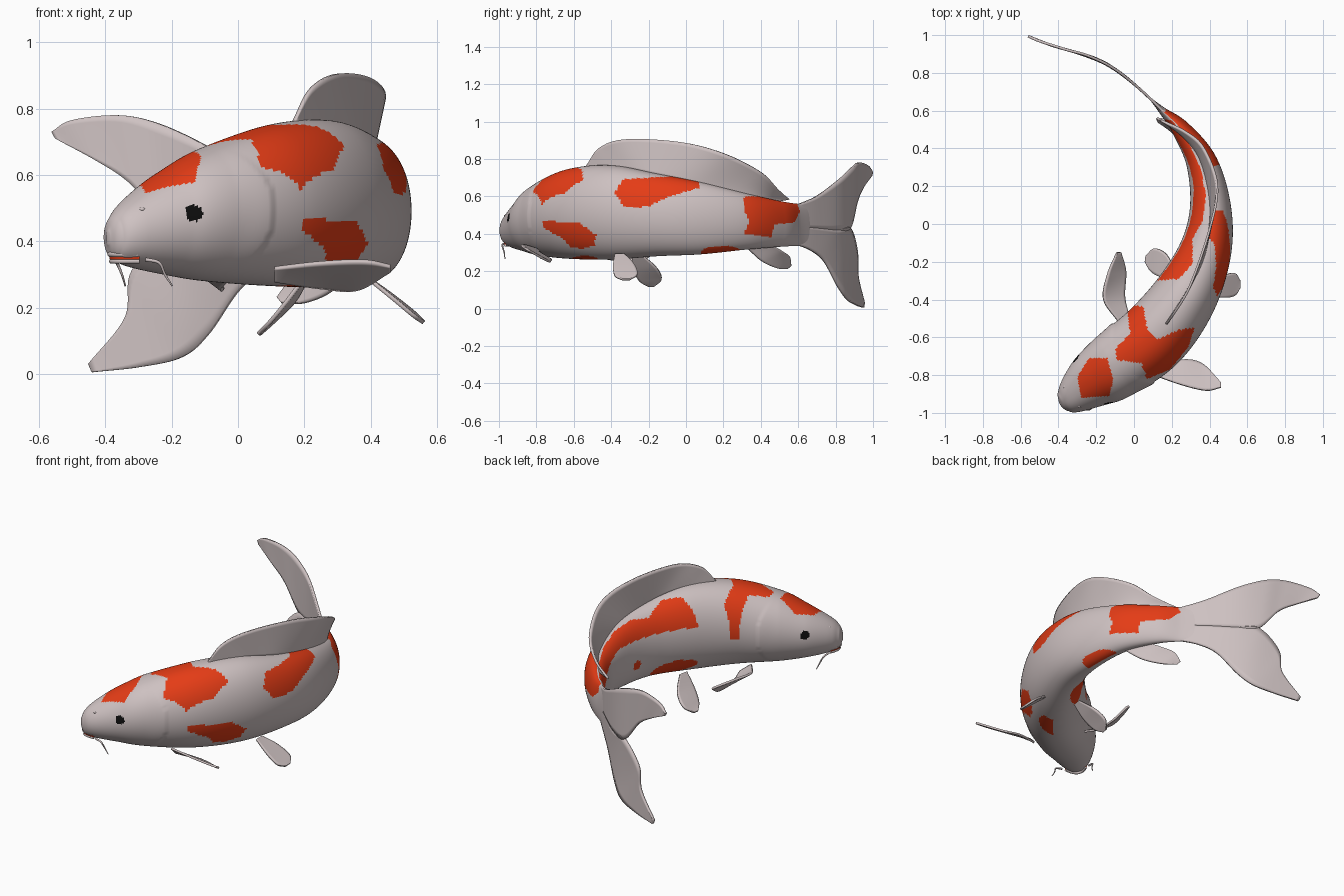
import bpy
import math
from mathutils import Vector

cube = bpy.data.objects.get("Cube")
if cube:
    bpy.data.objects.remove(cube)


def material(name, colour):
    mat = bpy.data.materials.new(name)
    mat.use_nodes = True
    mat.diffuse_color = (*colour, 1)
    node = mat.node_tree.nodes["Principled BSDF"]
    node.inputs["Base Color"].default_value = (*colour, 1)
    node.inputs["Roughness"].default_value = 0.5
    return mat


PALE = material("pale skin", (0.62, 0.54, 0.54))
ORANGE = material("orange patch", (0.78, 0.045, 0.008))
BLACK = material("black eye", (0.004, 0.004, 0.004))


def spline(points, count):
    """Sample a smooth curve through points of any dimension."""
    pts = [Vector(p) for p in points]
    pts = [pts[0] * 2 - pts[1]] + pts + [pts[-1] * 2 - pts[-2]]
    spans = len(pts) - 3
    out = []
    for k in range(count):
        u = k / (count - 1) * spans
        i = min(int(u), spans - 1)
        t = u - i
        a, b, c, d = pts[i:i + 4]
        out.append((b * 2 + (c - a) * t + (a * 2 - b * 5 + c * 4 - d) * t * t
                    + (b * 3 - a - c * 3 + d) * t ** 3) / 2)
    return out


def add_mesh(name, verts, faces, *mats):
    mesh = bpy.data.meshes.new(name)
    mesh.from_pydata(verts, [], faces)
    for mat in mats:
        mesh.materials.append(mat)
    obj = bpy.data.objects.new(name, mesh)
    bpy.context.collection.objects.link(obj)
    return obj


def fin(name, edge_a, edge_b, thickness=0.012, cols=48, rows=10):
    """Thin sheet stretched between two smooth edges."""
    ea, eb = spline(edge_a, cols), spline(edge_b, cols)
    verts = [p.lerp(q, r / rows) for p, q in zip(ea, eb) for r in range(rows + 1)]
    w = rows + 1
    faces = [(i * w + r, i * w + r + 1, (i + 1) * w + r + 1, (i + 1) * w + r)
             for i in range(cols - 1) for r in range(rows)]
    obj = add_mesh(name, verts, faces, PALE)
    solid = obj.modifiers.new("thickness", "SOLIDIFY")
    solid.thickness = thickness
    solid.offset = 0
    return obj


def tube(name, points, radius, mat, tip=1.0):
    curve = bpy.data.curves.new(name, "CURVE")
    curve.dimensions = "3D"
    curve.bevel_depth = radius
    curve.bevel_resolution = 3
    curve.use_fill_caps = True
    path = spline(points, 20)
    line = curve.splines.new("POLY")
    line.points.add(len(path) - 1)
    for k, p in enumerate(path):
        line.points[k].co = (*p, 1)
        line.points[k].radius = 1 + (tip - 1) * k / 19
    curve.materials.append(mat)
    obj = bpy.data.objects.new(name, curve)
    bpy.context.collection.objects.link(obj)


# Head frame: forward along the snout, across towards the left cheek
SNOUT = Vector((-0.35, -0.93))
FORWARD = Vector((-0.81, -0.59))
ACROSS = Vector((0.59, -0.81))


def head(a, b, z):
    p = SNOUT + FORWARD * a + ACROSS * b
    return (p.x, p.y, z)


# Body stations: spine x, spine y, half width, top z, bottom z
stations = [
    (-0.392, -0.955, 0.012, 0.43, 0.39), (-0.375, -0.945, 0.055, 0.475, 0.35),
    (-0.33, -0.915, 0.095, 0.525, 0.325), (-0.22, -0.83, 0.15, 0.61, 0.30),
    (-0.10, -0.75, 0.18, 0.68, 0.28), (0.10, -0.60, 0.19, 0.75, 0.265),
    (0.265, -0.39, 0.173, 0.765, 0.262), (0.375, -0.15, 0.14, 0.72, 0.28),
    (0.405, 0.08, 0.11, 0.675, 0.29), (0.36, 0.32, 0.083, 0.615, 0.315),
    (0.25, 0.50, 0.05, 0.575, 0.33), (0.15, 0.60, 0.02, 0.56, 0.335),
    (0.09, 0.66, 0.006, 0.56, 0.335)]

# Patches outlined from above (x, y)
crown = [(-0.24, -0.71), (-0.14, -0.71), (-0.11, -0.82), (-0.13, -0.91),
         (-0.28, -0.92), (-0.30, -0.81)]
saddle = [(-0.04, -0.42), (0.05, -0.44), (0.07, -0.56), (0.13, -0.61), (0.24, -0.56),
          (0.32, -0.55), (0.29, -0.65), (0.19, -0.77), (0.07, -0.82), (0.04, -0.74),
          (-0.09, -0.72), (-0.10, -0.66), (-0.02, -0.58)]
back_band = [(0.10, -0.30), (0.24, -0.29), (0.31, -0.21), (0.31, -0.08), (0.365, 0.02),
             (0.38, 0.15), (0.355, 0.29), (0.28, 0.45), (0.20, 0.55), (0.10, 0.56),
             (0.20, 0.40), (0.24, 0.20), (0.22, 0.0), (0.12, -0.22)]
# Patches outlined from the left side (y, z)
cheek = [(-0.77, 0.465), (-0.68, 0.465), (-0.57, 0.455), (-0.48, 0.395), (-0.49, 0.34),
         (-0.55, 0.32), (-0.61, 0.325), (-0.67, 0.38), (-0.76, 0.43)]
flank = [(-0.38, 0.62), (-0.34, 0.69), (-0.20, 0.70), (0.0, 0.71), (0.07, 0.69),
         (0.07, 0.645), (-0.09, 0.60), (-0.20, 0.545), (-0.33, 0.54)]
rear = [(0.31, 0.60), (0.47, 0.60), (0.59, 0.57), (0.61, 0.52), (0.58, 0.46),
        (0.47, 0.45), (0.46, 0.38), (0.31, 0.40), (0.34, 0.47), (0.31, 0.52)]
# Oval spots: side, y, z, y radius, z radius
spots = [(-1, -0.21, 0.335, 0.12, 0.05), (-1, 0.05, 0.43, 0.03, 0.03),
         (-1, 0.50, 0.46, 0.03, 0.03), (1, 0.19, 0.30, 0.11, 0.035),
         (1, -0.54, 0.262, 0.07, 0.02)]


def inside(shape, u, v):
    hit = False
    for (a, b), (c, d) in zip(shape, shape[1:] + shape[:1]):
        if (b > v) != (d > v) and u < (c - a) * (v - b) / (d - b) + a:
            hit = not hit
    return hit


def skin_index(p, side):
    x, y, z = p
    offset = Vector((x, y)) - SNOUT
    if y < -0.6 and math.hypot(offset.dot(FORWARD) + 0.165, z - 0.485) < 0.025:
        return 2
    if z > 0.48 and (inside(crown, x, y) or inside(saddle, x, y)):
        return 1
    if side < 0 and z > 0.58 - 0.3 * max(0, y - 0.2) and inside(back_band, x, y):
        return 1
    if side > 0 and any(inside(s, y, z) for s in (cheek, flank, rear)):
        return 1
    return int(any(s * side > 0 and math.hypot((y - cy) / ry, (z - cz) / rz) < 1
                   for s, cy, cz, ry, rz in spots))


# Body: rounded rings along the bent spine, with a raised gill cover
RINGS, SIDES = 280, 120
samples = spline(stations, RINGS)
verts, sides = [], []
for k, (x, y, half, top, low) in enumerate(samples):
    ahead, behind = samples[min(k + 1, RINGS - 1)], samples[max(k - 1, 0)]
    across = Vector((ahead[1] - behind[1], behind[0] - ahead[0])).normalized()
    for j in range(SIDES):
        angle = math.tau * j / SIDES
        c, s = math.cos(angle), math.sin(angle)
        cx = math.copysign(abs(c) ** 0.92, c)
        gap = -(Vector((x, y)) - SNOUT).dot(FORWARD) - 0.43 + 0.10 * s * s
        swell = 1 + (0.035 * c * c * math.exp(-(gap / 0.07) ** 2) if gap < 0 else 0)
        p = Vector((x, y)) + across * half * cx * swell
        verts.append((p.x, p.y, (top + low) / 2 + (top - low) / 2 * s))
faces = []
for k in range(RINGS - 1):
    for j in range(SIDES):
        n = (j + 1) % SIDES
        faces.append((k * SIDES + j, k * SIDES + n, (k + 1) * SIDES + n, (k + 1) * SIDES + j))
        sides.append(math.cos(math.tau * (j + 0.5) / SIDES))
faces.append(tuple(reversed(range(SIDES))))
faces.append(tuple(range((RINGS - 1) * SIDES, RINGS * SIDES)))
body = add_mesh("body", verts, faces, PALE, ORANGE, BLACK)
for poly, side in zip(body.data.polygons, sides):
    poly.material_index = skin_index(poly.center, side)

# Tail: two lobes on a curved sheet, outlined by x and z
sweep = spline([(0.17, 0.58), (0.08, 0.67), (0.0, 0.74), (-0.1, 0.82), (-0.2, 0.875),
                (-0.33, 0.915), (-0.45, 0.95), (-0.57, 0.998)], 200)


def on_tail(edge):
    return [(x, min(sweep, key=lambda q: abs(q.x - x)).y, z) for x, z in edge]


fin("upper_tail_lobe",
    on_tail([(0.17, 0.55), (0.05, 0.60), (-0.10, 0.69), (-0.24, 0.755), (-0.36, 0.78),
             (-0.50, 0.765), (-0.56, 0.73)]),
    on_tail([(0.17, 0.44), (0.05, 0.43), (-0.08, 0.42), (-0.20, 0.43), (-0.32, 0.57),
             (-0.43, 0.645), (-0.55, 0.71)]), 0.014)
fin("lower_tail_lobe",
    on_tail([(0.17, 0.345), (0.08, 0.31), (0.0, 0.25), (-0.09, 0.12), (-0.17, 0.05),
             (-0.30, 0.02), (-0.44, 0.005)]),
    on_tail([(0.17, 0.44), (0.05, 0.43), (-0.08, 0.42), (-0.20, 0.43), (-0.32, 0.31),
             (-0.34, 0.17), (-0.45, 0.03)]), 0.014)

# Back and belly fins
fin("dorsal_fin",
    [(0.17, -0.53, 0.74), (0.29, -0.34, 0.75), (0.375, -0.15, 0.71), (0.405, 0.08, 0.66),
     (0.36, 0.32, 0.60), (0.27, 0.47, 0.565)],
    [(0.17, -0.53, 0.765), (0.22, -0.46, 0.86), (0.30, -0.32, 0.905), (0.40, -0.03, 0.89),
     (0.44, 0.20, 0.83), (0.37, 0.40, 0.73), (0.27, 0.49, 0.64), (0.14, 0.55, 0.585)])
fin("anal_fin",
    [(0.34, 0.33, 0.32), (0.28, 0.41, 0.25), (0.20, 0.49, 0.215), (0.13, 0.54, 0.215)],
    [(0.27, 0.46, 0.34), (0.22, 0.51, 0.31), (0.16, 0.55, 0.28), (0.12, 0.56, 0.23)])
# Paired fins follow the bend, so each side has its own edges
fin("left_pectoral_fin",
    [(0.11, -0.80, 0.32), (0.25, -0.85, 0.335), (0.38, -0.88, 0.34), (0.46, -0.865, 0.325)],
    [(0.11, -0.76, 0.28), (0.25, -0.72, 0.26), (0.36, -0.74, 0.255), (0.46, -0.84, 0.31)])
fin("right_pectoral_fin",
    [(-0.08, -0.52, 0.32), (-0.16, -0.40, 0.335), (-0.14, -0.27, 0.34), (-0.09, -0.15, 0.325)],
    [(-0.03, -0.48, 0.28), (-0.05, -0.38, 0.26), (-0.045, -0.25, 0.255), (-0.07, -0.15, 0.31)])
fin("left_pelvic_fin",
    [(0.39, -0.38, 0.29), (0.47, -0.39, 0.225), (0.53, -0.38, 0.175), (0.56, -0.34, 0.155)],
    [(0.39, -0.33, 0.29), (0.46, -0.28, 0.24), (0.53, -0.26, 0.185), (0.56, -0.30, 0.155)])
fin("right_pelvic_fin",
    [(0.20, -0.29, 0.29), (0.14, -0.28, 0.21), (0.09, -0.25, 0.15), (0.06, -0.20, 0.12)],
    [(0.21, -0.24, 0.29), (0.17, -0.16, 0.22), (0.11, -0.13, 0.16), (0.065, -0.17, 0.12)])

# Mouth: two lips around an orange opening
for name, z, reach, radius, mat in (("upper_lip", 0.361, 0.034, 0.009, PALE),
                                    ("mouth_opening", 0.350, 0.029, 0.007, ORANGE),
                                    ("lower_lip", 0.340, 0.029, 0.008, PALE)):
    tube(name, [head(reach - 14 * b * b, b, z) for b in
                (-0.06, -0.04, -0.02, 0, 0.02, 0.04, 0.06)], radius, mat)

# Whiskers and nostrils on both sides of the head
for label, s in (("left", 1), ("right", -1)):
    tube(label + "_barbel", [head(-0.03, s * 0.08, 0.345), head(-0.06, s * 0.108, 0.335),
                             head(-0.08, s * 0.11, 0.30), head(-0.10, s * 0.12, 0.265)],
         0.006, PALE, 0.4)
    bpy.ops.mesh.primitive_uv_sphere_add(segments=16, ring_count=8, radius=0.011,
                                         location=head(-0.03, s * 0.062, 0.496))
    nostril = bpy.context.object
    nostril.name = label + "_nostril"
    nostril.scale = (1, 1, 0.6)
    nostril.data.materials.append(PALE)

# Smooth shading with crisp fin rims
for obj in bpy.context.scene.objects:
    obj.select_set(obj.type == "MESH")
bpy.context.view_layer.objects.active = body
bpy.ops.object.shade_smooth_by_angle(angle=math.radians(50))
